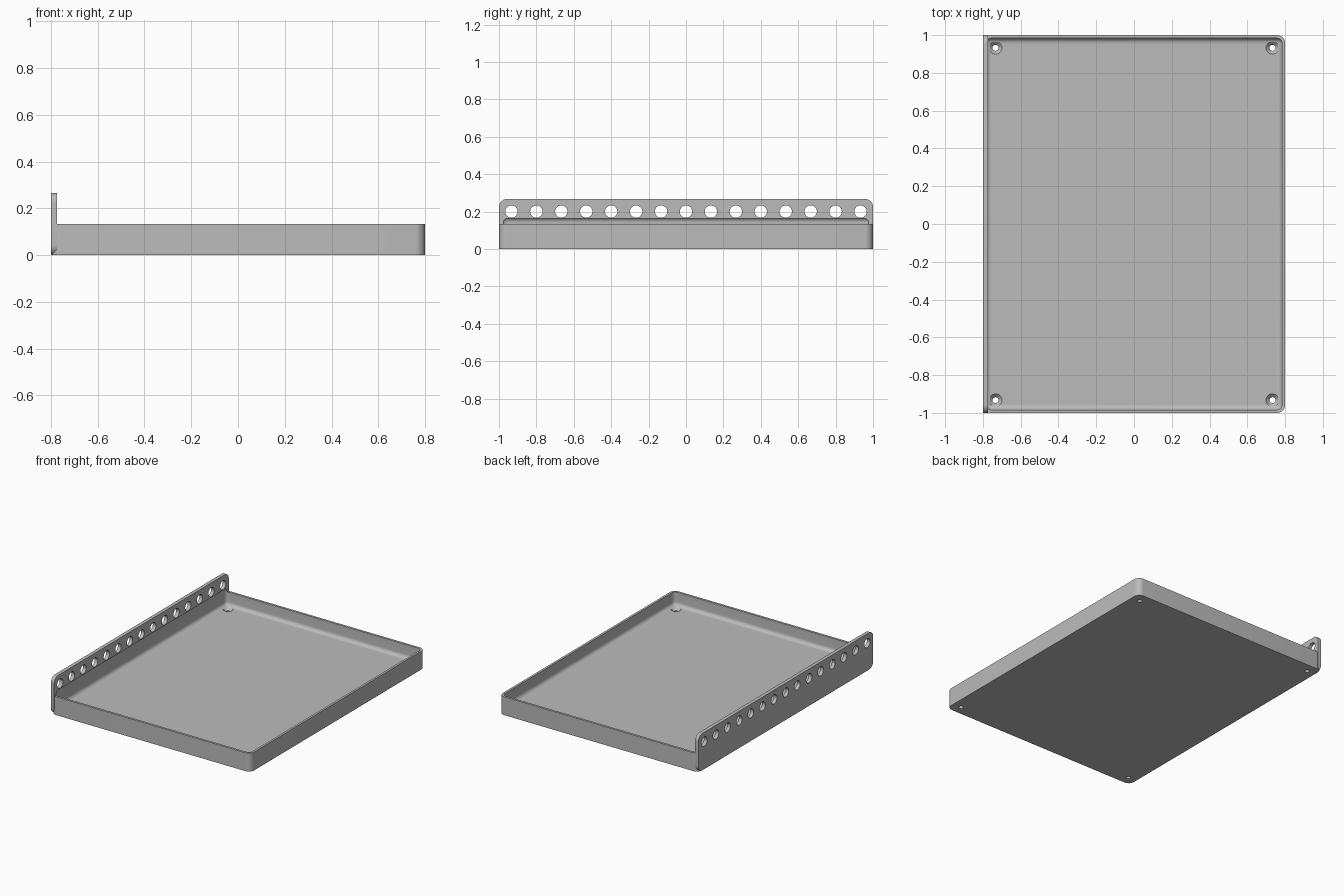
import bpy, bmesh
from math import radians, pi
from mathutils import Matrix

default = bpy.data.objects.get("Cube")
if default:
    bpy.data.objects.remove(default, do_unlink=True)

grey = bpy.data.materials.new("plain grey")
grey.use_nodes = True
colour = (0.5, 0.5, 0.5, 1)
grey.diffuse_color = colour
grey.node_tree.nodes["Principled BSDF"].inputs["Base Color"].default_value = colour

LENGTH, WIDTH, RIM = 2.0, 1.6, 0.133
FLANGE, FLANGE_TOP = 0.026, 0.267
WALL, FLOOR, FILLET, CORNER = 0.0165, 0.036, 0.027, 0.043


def add_object(name, bm):
    bmesh.ops.recalc_face_normals(bm, faces=bm.faces)
    mesh = bpy.data.meshes.new(name)
    bm.to_mesh(mesh)
    bm.free()
    mesh.materials.append(grey)
    obj = bpy.data.objects.new(name, mesh)
    bpy.context.collection.objects.link(obj)
    return obj


def rounded_box(name, low, high, radius, axis=None):
    """Box between two corners, rounded on edges along one axis, or on all."""
    bm = bmesh.new()
    bmesh.ops.create_cube(bm, size=1)
    for v in bm.verts:
        v.co = [high[i] if v.co[i] > 0 else low[i] for i in range(3)]
    edges = [e for e in bm.edges if axis is None
             or abs((e.verts[0].co - e.verts[1].co).normalized()[axis]) > 0.9]
    bmesh.ops.bevel(bm, geom=edges, offset=radius, segments=8,
                    profile=0.5, affect='EDGES')
    return add_object(name, bm)


def cone(bm, bottom_r, top_r, depth, place):
    bmesh.ops.create_cone(bm, cap_ends=True, segments=32, radius1=bottom_r,
                          radius2=top_r, depth=depth, matrix=place)


def combine(target, tool, operation):
    mod = target.modifiers.new("join", 'BOOLEAN')
    mod.operation, mod.object, mod.solver = operation, tool, 'EXACT'
    bpy.context.view_layer.objects.active = target
    bpy.ops.object.modifier_apply(modifier=mod.name)
    bpy.data.objects.remove(tool, do_unlink=True)


x, y = WIDTH / 2, LENGTH / 2

# Solid tray block joined to the tall plate on its right side
tray = rounded_box("tray", (-x, -y, 0), (x, y, RIM), CORNER, axis=2)
plate = rounded_box("side_plate", (-x, -y, 0), (-x + FLANGE, y, FLANGE_TOP),
                    CORNER, axis=0)
combine(tray, plate, 'UNION')

# Hollow with filleted floor; its rounded top also undercuts the plate
hollow = rounded_box("hollow", (-x + WALL, -y + WALL, FLOOR),
                     (x - WALL, y - WALL, FLOOR + RIM), FILLET)
combine(tray, hollow, 'DIFFERENCE')

# Row of round holes through the plate
bm = bmesh.new()
for i in range(15):
    cone(bm, 0.033, 0.033, 0.1,
         Matrix.Translation((-x, (i - 7) * LENGTH / 15, 0.2))
         @ Matrix.Rotation(pi / 2, 4, 'Y'))
combine(tray, add_object("plate_holes", bm), 'DIFFERENCE')

# Screw holes in the floor corners, with countersinks
for radius, top, low, high in ((0.016, 0.016, -0.05, 0.08),
                               (0.016, 0.034, FLOOR - 0.018, FLOOR)):
    bm = bmesh.new()
    for sx in (-1, 1):
        for sy in (-1, 1):
            # Extend the cutter slightly above the floor on the same slope
            extra = 0.001 if top > radius else 0
            cone(bm, radius, top + extra, high - low + extra,
                 Matrix.Translation((sx * 0.733, sy * 0.933,
                                     (low + high + extra) / 2)))
    combine(tray, add_object("screw_holes", bm), 'DIFFERENCE')

# Smooth fillets, crisp edges
bpy.ops.object.select_all(action='DESELECT')
tray.select_set(True)
bpy.context.view_layer.objects.active = tray
bpy.ops.object.shade_smooth_by_angle(angle=radians(30))
